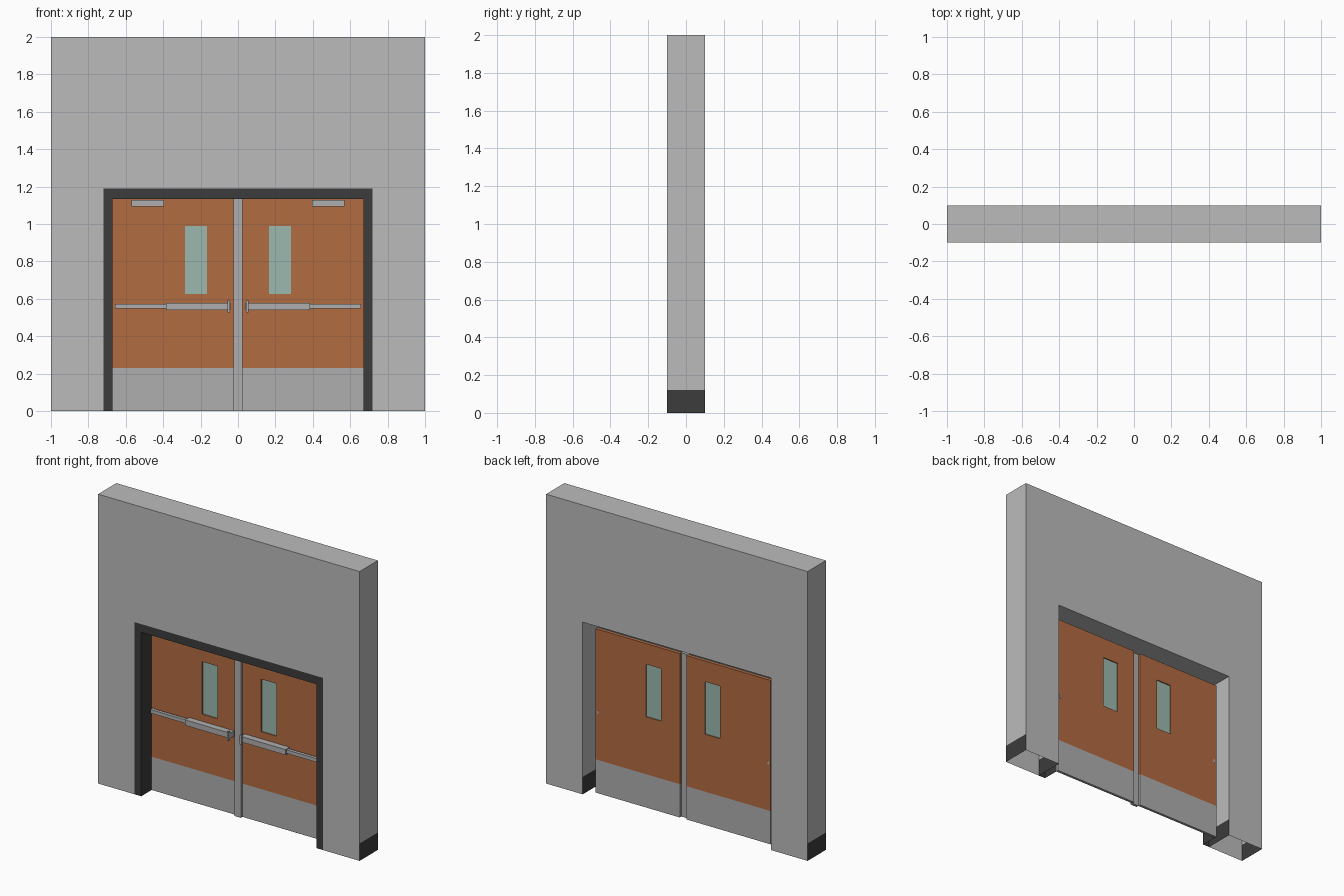
import bpy, bmesh

if "Cube" in bpy.data.objects:
    bpy.data.objects.remove(bpy.data.objects["Cube"])

def material(name, rgb):
    m = bpy.data.materials.new(name)
    m.diffuse_color = (*rgb, 1)
    m.use_nodes = True
    m.node_tree.nodes["Principled BSDF"].inputs["Base Color"].default_value = m.diffuse_color
    return m

ORANGE = material("door_orange", (0.45, 0.15, 0.055))
DARK = material("dark_trim", (0.045, 0.045, 0.045))
GLASS = material("window_glass", (0.33, 0.48, 0.43))
GREY = material("wall_grey", (0.5, 0.5, 0.5))
STEEL = material("steel", (0.43, 0.43, 0.43))

def finish(name, bm, *mats):
    bmesh.ops.recalc_face_normals(bm, faces=bm.faces)
    me = bpy.data.meshes.new(name)
    bm.to_mesh(me)
    bm.free()
    for m in mats:
        me.materials.append(m)
    ob = bpy.data.objects.new(name, me)
    bpy.context.collection.objects.link(ob)
    return ob

def box(name, x, y, z, mat, side=1):
    bm = bmesh.new()
    bmesh.ops.create_cube(bm, size=1)
    for v in bm.verts:
        v.co = (side * (x[0] + (v.co.x + .5) * (x[1] - x[0])),
                y[0] + (v.co.y + .5) * (y[1] - y[0]),
                z[0] + (v.co.z + .5) * (z[1] - z[0]))
    return finish(name, bm, mat)

def arch(outer_x, outer_z, inner_x, inner_z):
    # upside-down U outline; points 4..7 run along the opening
    return [(-outer_x, 0), (-outer_x, outer_z), (outer_x, outer_z), (outer_x, 0),
            (inner_x, 0), (inner_x, inner_z), (-inner_x, inner_z), (-inner_x, 0)]

# Wall: hollow shell, open underneath, with the skirting as a dark lower band
pts = arch(1, 2, 0.72, 1.19)
bm = bmesh.new()
front = [bm.verts.new((x, -0.1, z)) for x, z in pts]
back = [bm.verts.new((x, 0.1, z)) for x, z in pts]
bm.faces.new(front)
bm.faces.new(back[::-1])
for i in (0, 1, 2, 4, 5, 6):
    bm.faces.new((front[i], front[i + 1], back[i + 1], back[i]))
bmesh.ops.bisect_plane(bm, geom=bm.verts[:] + bm.edges[:] + bm.faces[:],
                       plane_co=(0, 0, 0.12), plane_no=(0, 0, 1))
for f in bm.faces:
    f.material_index = int(max(v.co.z for v in f.verts) < 0.13)
finish("wall", bm, GREY, DARK)

# Door frame: face trim plus reveal, open at the back
DF, DB = 0.014, 0.032          # door front and back
bm = bmesh.new()
front = [bm.verts.new((x, -0.1, z)) for x, z in arch(0.72, 1.19, 0.67, 1.133)]
bm.faces.new(front)
rear = [bm.verts.new((v.co.x, DF + 0.003, v.co.z)) for v in front[4:]]
for i in range(3):
    bm.faces.new((front[4 + i], front[5 + i], rear[i + 1], rear[i]))
finish("door_frame", bm, DARK)

# Centre post between the doors
box("centre_post", (-0.025, 0.025), (-0.004, DF + 0.001), (0, 1.133), STEEL)

def door_leaf(name, side):
    # 3x3 grid of cells without the middle one leaves the window opening
    xs, zs = (0.025, 0.167, 0.284, 0.67), (0.23, 0.627, 0.99, 1.133)
    bm = bmesh.new()
    for i in range(3):
        for j in range(3):
            if (i, j) != (1, 1):
                bm.faces.new([bm.verts.new((side * xs[a], DF, zs[b])) for a, b in
                              ((i, j), (i + 1, j), (i + 1, j + 1), (i, j + 1))])
    bmesh.ops.remove_doubles(bm, verts=bm.verts, dist=1e-4)
    ext = bmesh.ops.extrude_face_region(bm, geom=bm.faces[:], use_keep_orig=True)
    for v in ext["geom"]:
        if isinstance(v, bmesh.types.BMVert):
            v.co.y = DB
    finish(name, bm, ORANGE)

for s, tag in ((-1, "left"), (1, "right")):
    door_leaf("door_" + tag, s)
    box("kick_plate_" + tag, (0.025, 0.67), (DF, DB), (0, 0.23), STEEL, s)
    box("window_" + tag, (0.167, 0.284), (0.021, 0.025), (0.627, 0.99), GLASS, s)
    # Push bar: thin rail, thick housing, end bracket and latch
    box("push_rail_" + tag, (0.38, 0.655), (-0.018, 0.004), (0.547, 0.572), STEEL, s)
    box("push_housing_" + tag, (0.04, 0.385), (-0.03, DF), (0.54, 0.578), STEEL, s)
    box("rail_bracket_" + tag, (0.647, 0.657), (-0.018, DB + 0.002), (0.548, 0.572), STEEL, s)
    box("latch_" + tag, (0.042, 0.055), (-0.042, -0.03), (0.528, 0.592), STEEL, s)
    # Door closer under the frame head
    box("closer_" + tag, (0.395, 0.57), (-0.003, DF), (1.093, 1.127), STEEL, s)
